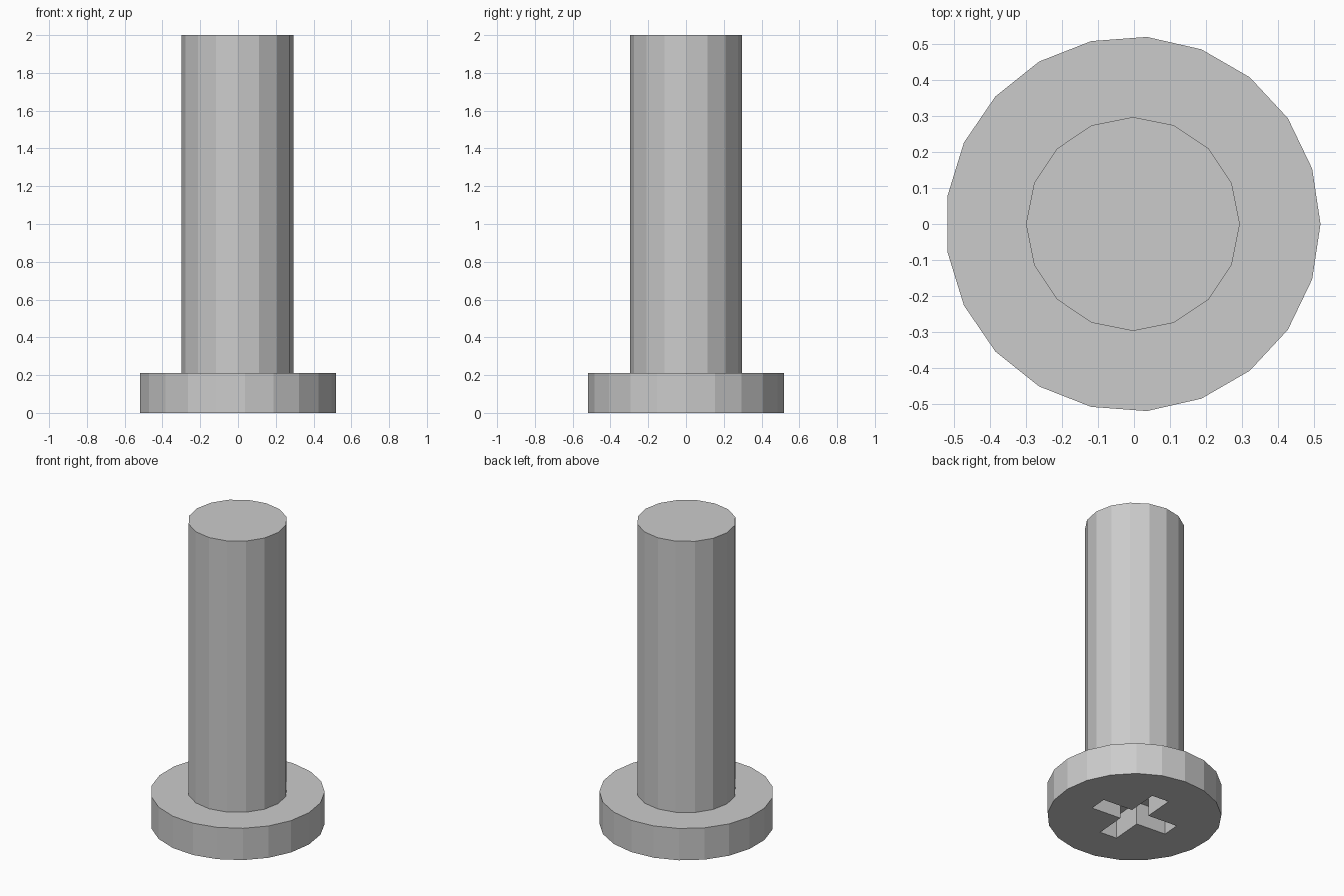
import bpy, bmesh
from math import cos, sin, pi, radians

if "Cube" in bpy.data.objects:
    bpy.data.objects.remove(bpy.data.objects["Cube"])

CX = -0.003  # slight offset from the odd-sided head


def ring(radius, sides):
    return [(CX + radius * cos(2 * pi * i / sides), radius * sin(2 * pi * i / sides))
            for i in range(sides)]


def prism(name, outline, z0, z1):
    bm = bmesh.new()
    base = bm.faces.new([bm.verts.new((x, y, z0)) for x, y in outline])
    ext = bmesh.ops.extrude_face_region(bm, geom=[base])
    for v in ext["geom"]:
        if isinstance(v, bmesh.types.BMVert):
            v.co.z = z1
    if base.is_valid is False or len(bm.faces) < len(outline) + 2:
        bm.faces.new([v for v in bm.verts if v.co.z == z0][:len(outline)])
    bmesh.ops.recalc_face_normals(bm, faces=bm.faces)
    mesh = bpy.data.meshes.new(name)
    bm.to_mesh(mesh)
    bm.free()
    obj = bpy.data.objects.new(name, mesh)
    bpy.context.collection.objects.link(obj)
    return obj


# Threadless shaft and flat head
shaft = prism("shaft", ring(0.297, 16), 0.21, 2.0)
head = prism("head", ring(0.521, 21), 0.0, 0.21)

# Cross-shaped driver recess, turned slightly
L, W, turn = 0.268, 0.06, radians(-4.5)
cross = []
for k in range(4):
    a = k * pi / 2 + turn
    for u, v in ((L, -W), (L, W), (W, W)):
        cross.append((CX + u * cos(a) - v * sin(a), u * sin(a) + v * cos(a)))
cutter = prism("recess_cutter", cross, -0.1, 0.15)
cutter.hide_render = True
cutter.hide_viewport = True

cut = head.modifiers.new("recess", "BOOLEAN")
cut.operation = "DIFFERENCE"
cut.solver = "EXACT"
cut.object = cutter
